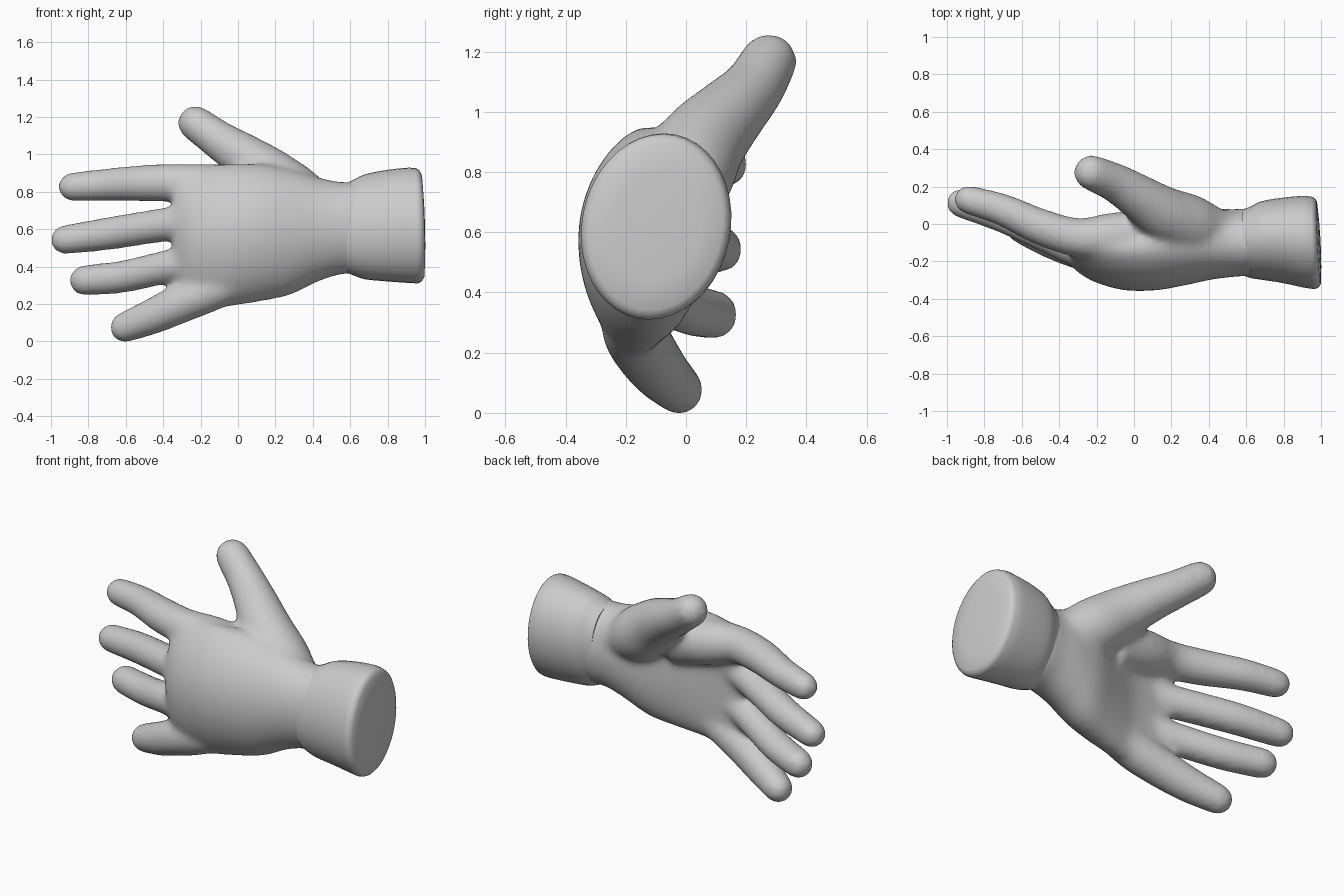
import bpy, bmesh
from math import sin, cos, pi
from mathutils import Vector

if "Cube" in bpy.data.objects:
    bpy.data.objects.remove(bpy.data.objects["Cube"])


def spline(rows, steps=6):
    """Catmull-Rom interpolation of tuples of any length."""
    pts = [Vector(r) for r in rows]
    pts = [2 * pts[0] - pts[1]] + pts + [2 * pts[-1] - pts[-2]]
    out = []
    for a, b, c, d in zip(pts, pts[1:], pts[2:], pts[3:]):
        for i in range(steps):
            t = i / steps
            out.append(0.5 * (2 * b + (c - a) * t + (2 * a - 5 * b + 4 * c - d) * t * t
                              + (3 * b - a - 3 * c + d) * t ** 3))
    return out + [pts[-2]]


def loft(bm, rings):
    """Skin a list of rings and cap both ends."""
    loops = [[bm.verts.new(p) for p in ring] for ring in rings]
    n = len(loops[0])
    for a, b in zip(loops, loops[1:]):
        for i in range(n):
            bm.faces.new((a[i], a[(i + 1) % n], b[(i + 1) % n], b[i]))
    bm.faces.new(loops[0])
    bm.faces.new(loops[-1])


def section(row, shear=0.0, sides=40):
    """Ring across x from (x, y low, y high, z low, z high, cup)."""
    x, y0, y1, z0, z1, cup = row
    ring = []
    for i in range(sides):
        a = 2 * pi * i / sides
        u, v = sin(a), cos(a)
        bend = cup * u * u * (1 if u > 0 else 0.65)
        ring.append(Vector((x, (y0 + y1) / 2 + v * (y1 - y0) / 2 + bend + shear * u,
                            (z0 + z1) / 2 + u * (z1 - z0) / 2)))
    return ring


def tube(bm, rows, sides=20):
    """Round finger along (x, y, z, radius) with a domed tip."""
    pts = spline(rows)
    end = pts[-1]
    d = (end.xyz - pts[-2].xyz).normalized()
    for k in range(1, 8):
        a = k * pi / 2 / 7.3
        c = end.xyz + d * end.w * sin(a)
        pts.append(Vector((c.x, c.y, c.z, end.w * cos(a))))
    rings = []
    for i, p in enumerate(pts):
        t = (pts[min(i + 1, len(pts) - 1)].xyz - pts[max(i - 1, 0)].xyz).normalized()
        s = t.cross(Vector((0, 1, 0))).normalized()
        w = s.cross(t)
        rings.append([p.xyz + p.w * (s * cos(2 * pi * j / sides) + w * sin(2 * pi * j / sides))
                      for j in range(sides)])
    loft(bm, rings)


def finish(bm, name):
    bmesh.ops.recalc_face_normals(bm, faces=bm.faces)
    me = bpy.data.meshes.new(name)
    bm.to_mesh(me)
    bm.free()
    ob = bpy.data.objects.new(name, me)
    bpy.context.collection.objects.link(ob)
    return ob


# Hand: cupped palm loft plus five tubes, fused into one skin
bm = bmesh.new()
palm = [(0.66, -.275, .09, .36, .86, 0), (0.55, -.282, .08, .357, .853, 0),
        (0.42, -.297, .08, .315, .88, .01), (0.28, -.327, .06, .247, .92, .03),
        (0.12, -.355, .0, .212, .95, .06), (-.05, -.355, -.06, .185, .95, .08),
        (-.2, -.315, -.08, .18, .94, .09), (-.29, -.266, -.085, .21, .925, .085),
        (-.345, -.215, -.10, .30, .89, .07)]
loft(bm, [section(r) for r in spline(palm)])
# index, middle, ring, little finger, thumb
tube(bm, [(.12, -.06, .77, .13), (-.1, -.068, .815, .132), (-.3, -.073, .845, .106),
          (-.5, -.015, .846, .099), (-.7, .075, .838, .088), (-.885, .13, .826, .079)])
tube(bm, [(.0, -.19, .69, .08), (-.15, -.18, .665, .09), (-.3, -.14, .638, .092),
          (-.5, -.05, .607, .091), (-.7, .04, .575, .089), (-.926, .112, .543, .080)])
tube(bm, [(.0, -.21, .48, .08), (-.13, -.19, .455, .09), (-.27, -.15, .425, .09),
          (-.42, -.085, .39, .09), (-.62, .01, .345, .088), (-.82, .092, .326, .084)])
tube(bm, [(.1, -.18, .37, .08), (-.02, -.18, .32, .10), (-.15, -.17, .265, .108),
          (-.3, -.135, .205, .107), (-.45, -.085, .137, .098), (-.605, -.022, .075, .083)])
tube(bm, [(.58, -.08, .66, .11), (.44, -.045, .71, .13), (.3, -.005, .785, .162),
          (.16, .055, .895, .148), (.03, .14, .99, .125), (-.1, .22, 1.075, .106),
          (-.228, .275, 1.167, .096)])
hand = finish(bm, "hand")
m = hand.modifiers.new("fuse", 'REMESH')
m.mode = 'VOXEL'
m.voxel_size = 0.016
m.use_smooth_shade = True
m = hand.modifiers.new("soften", 'SMOOTH')
m.factor = 0.5
m.iterations = 26

# Cuff: flared sleeve end with a rounded rim and slightly domed end
bm = bmesh.new()
cuff = [(0.58, -.272, .075, .368, .845, 0), (0.625, -.288, .093, .35, .868, 0),
        (0.68, -.297, .12, .332, .893, 0), (0.78, -.312, .138, .322, .914, 0),
        (0.90, -.338, .150, .313, .928, 0), (0.95, -.348, .146, .31, .926, 0)]
rings = [section(r, .022) for r in spline(cuff, 4)]
for x, k in ((.963, .985), (.972, .95), (.980, .90), (.985, .6), (.988, .25)):
    rings.append([Vector((x, -.10 + (p.y + .10) * k, .618 + (p.z - .618) * k))
                  for p in section(cuff[-1], .022)])
# the end leans outward toward the lower back-of-hand side
for ring in rings:
    for p in ring:
        f = max(0, (p.x - .9) / .09)
        p.x += f * (.008 - .05 * (p.y + .1) - .025 * (p.z - .62))
loft(bm, rings)
ob = finish(bm, "cuff")
bpy.context.view_layer.objects.active = ob
ob.select_set(True)
bpy.ops.object.shade_smooth_by_angle(angle=0.7)
